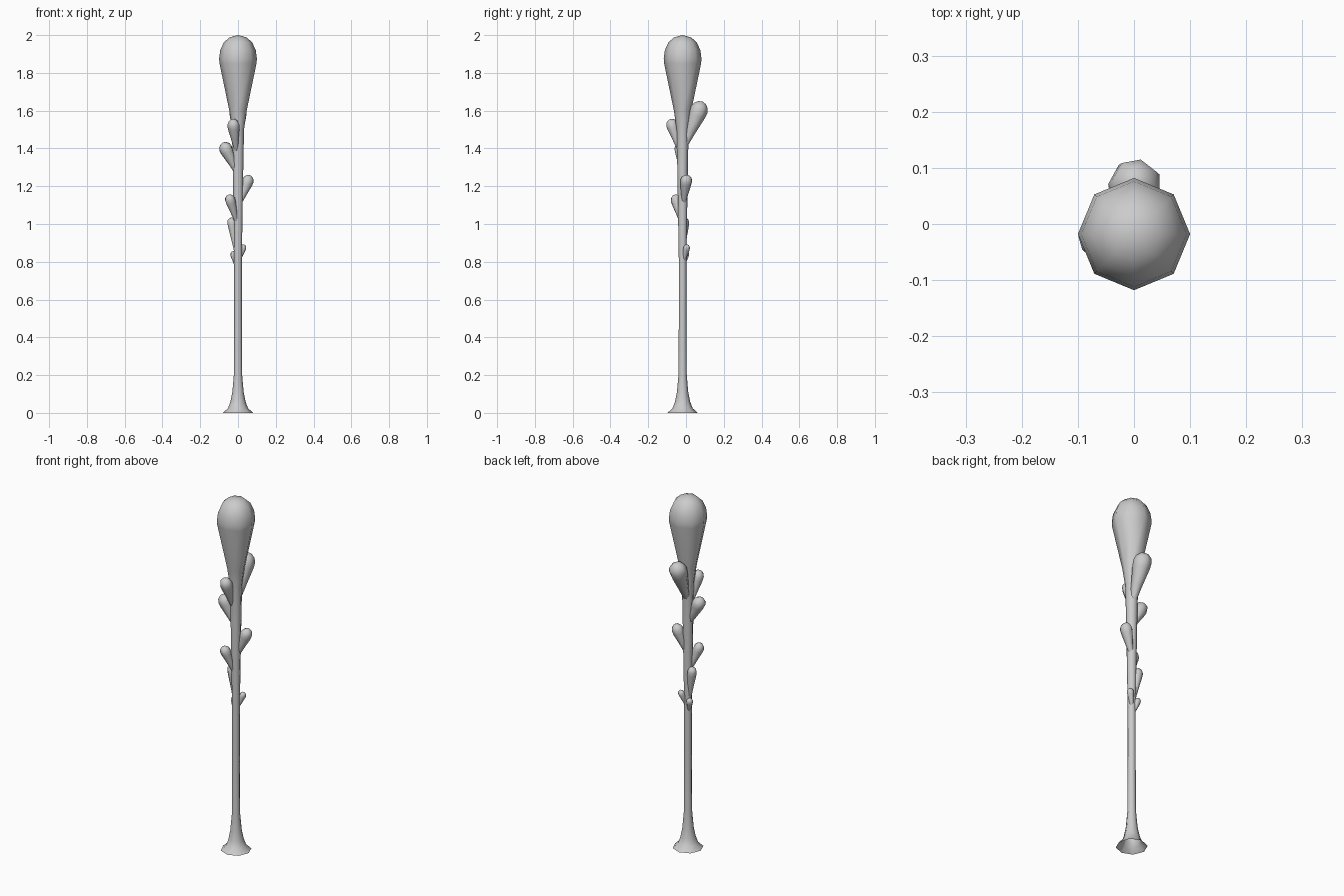
import bpy, bmesh, math
from mathutils import Vector, Matrix

if "Cube" in bpy.data.objects:
    bpy.data.objects.remove(bpy.data.objects["Cube"])

CY = -0.018  # stem axis offset in y


def lathe(name, profile, sides, matrix):
    """Spin (radius, height) pairs about z; radius 0 closes to a point."""
    bm = bmesh.new()
    rings = []
    for r, h in profile:
        if r == 0:
            rings.append([bm.verts.new((0, 0, h))] * sides)
        else:
            rings.append([bm.verts.new((r * math.cos(2 * math.pi * i / sides),
                                        r * math.sin(2 * math.pi * i / sides), h))
                          for i in range(sides)])
    for a, b in zip(rings, rings[1:]):
        for i in range(sides):
            j = (i + 1) % sides
            bm.faces.new(list(dict.fromkeys((a[i], a[j], b[j], b[i]))))
    bm.transform(matrix)
    bmesh.ops.recalc_face_normals(bm, faces=bm.faces)
    for f in bm.faces:
        f.smooth = True
    me = bpy.data.meshes.new(name)
    bm.to_mesh(me)
    bm.free()
    ob = bpy.data.objects.new(name, me)
    bpy.context.collection.objects.link(ob)
    return ob


# Stem with flared open foot and club-shaped head
lathe("stem", [(0.08, 0), (0.053, 0.025), (0.04, 0.06), (0.03, 0.11), (0.022, 0.2),
               (0.02, 0.5), (0.02, 0.8), (0.024, 1.05), (0.028, 1.3), (0.032, 1.5),
               (0.046, 1.6), (0.098, 1.85), (0.1, 1.875), (0.094, 1.92),
               (0.075, 1.962), (0.045, 1.988), (0, 2.0)],
      8, Matrix.Translation((0, CY, 0)))

# Teardrop buds: root point, widest point of the head, head radius
buds = [
    ((0, -0.015, 1.40), (0.002, 0.07, 1.605), 0.048),
    ((-0.01, -0.035, 1.39), (-0.024, -0.074, 1.525), 0.033),
    ((-0.005, -0.02, 1.27), (-0.065, -0.025, 1.40), 0.036),
    ((0.004, -0.014, 1.10), (0.052, 0.002, 1.23), 0.032),
    ((-0.004, -0.022, 1.00), (-0.043, -0.054, 1.13), 0.028),
    ((-0.012, -0.016, 0.85), (-0.033, -0.008, 1.01), 0.025),
    ((0, -0.015, 0.79), (0.027, 0.004, 0.875), 0.018),
    ((-0.006, -0.018, 0.76), (-0.023, 0.0, 0.84), 0.018),
]
for n, (root, head, r) in enumerate(buds, 1):
    axis = Vector(head) - Vector(root)
    L = axis.length
    m = Matrix.Translation(root) @ axis.to_track_quat('Z', 'Y').to_matrix().to_4x4()
    lathe(f"bud_{n}", [(r * 0.3, 0), (r * 0.62, L * 0.45), (r * 0.95, L * 0.85), (r, L),
                       (r * 0.83, L + r * 0.5), (r * 0.45, L + r * 0.85), (0, L + r * 0.97)],
          7, m)
